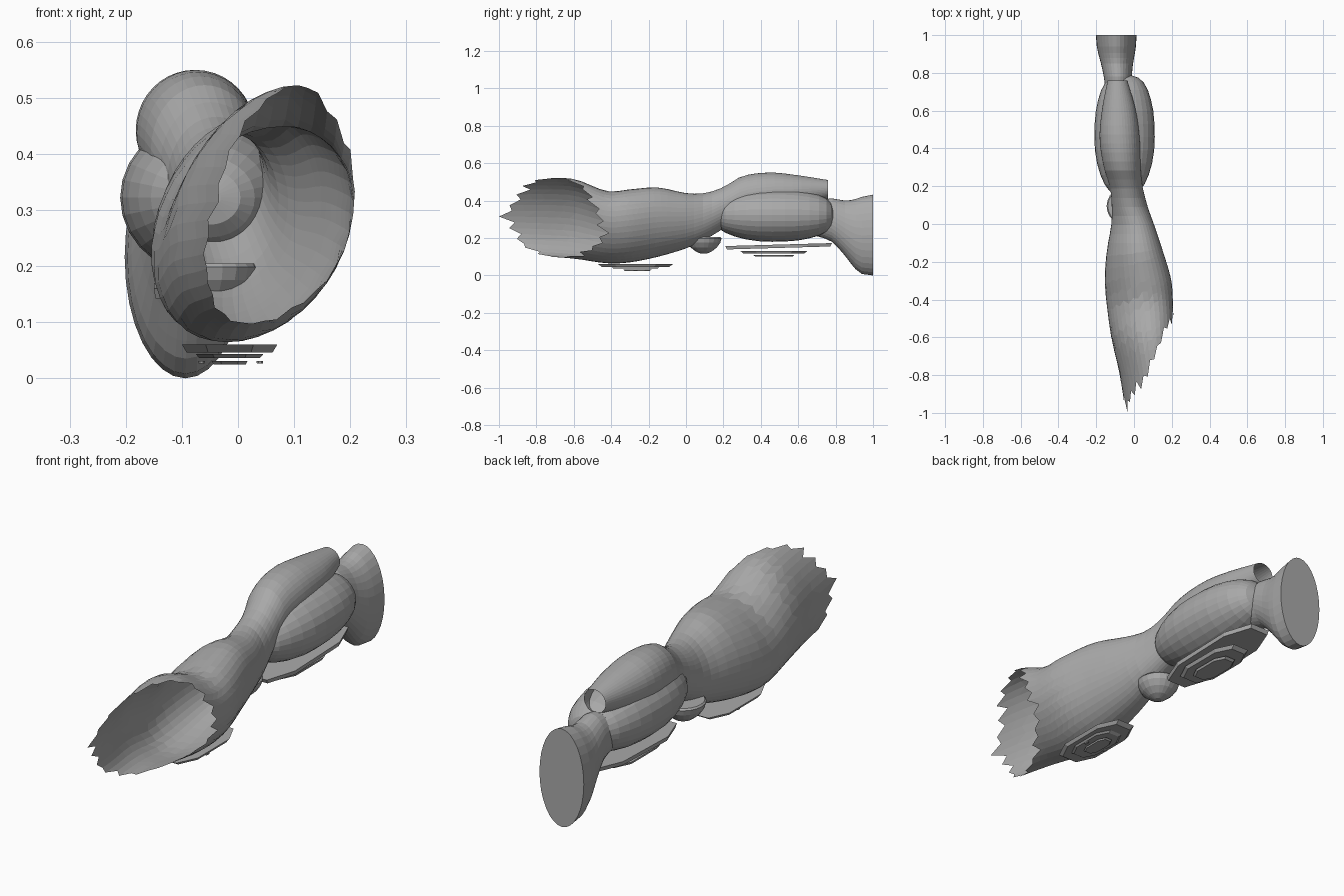
import bpy, bmesh, math, random

if "Cube" in bpy.data.objects:
    bpy.data.objects.remove(bpy.data.objects["Cube"])

random.seed(4)
grey = bpy.data.materials.new("plain grey")
grey.diffuse_color = (0.40, 0.40, 0.40, 1)
grey.use_nodes = True
grey.node_tree.nodes["Principled BSDF"].inputs["Base Color"].default_value = grey.diffuse_color


def finish(name, bm):
    bmesh.ops.recalc_face_normals(bm, faces=bm.faces)
    me = bpy.data.meshes.new(name)
    bm.to_mesh(me)
    bm.free()
    me.materials.append(grey)
    ob = bpy.data.objects.new(name, me)
    bpy.context.collection.objects.link(ob)
    return ob


def sample(table, y):
    """Smooth interpolation of a table whose rows begin with y."""
    y = min(max(y, table[0][0]), table[-1][0])
    i = 0
    while i < len(table) - 2 and y > table[i + 1][0]:
        i += 1
    a, b = table[i], table[i + 1]
    p, n = table[max(i - 1, 0)], table[min(i + 2, len(table) - 1)]
    h = b[0] - a[0]
    t = (y - a[0]) / h
    out = []
    for k in range(1, len(a)):
        ma = (b[k] - p[k]) / (b[0] - p[0]) * h
        mb = (n[k] - a[k]) / (n[0] - a[0]) * h
        out.append((2*t**3 - 3*t**2 + 1) * a[k] + (t**3 - 2*t**2 + t) * ma
                   + (3*t**2 - 2*t**3) * b[k] + (t**3 - t**2) * mb)
    return out


def section_point(table, y, a):
    """Point on an elliptical section: left, right, bottom, top, lean."""
    xl, xr, zb, zt, lean = sample(table, y)
    rx = math.sqrt(max(((xr - xl) / 2)**2 - lean**2, 1e-6))
    x = (xl + xr) / 2 + rx * math.cos(a) + lean * math.sin(a)
    return (x, y, (zb + zt) / 2 + (zt - zb) / 2 * math.sin(a))


def skin(name, rows, cap_start=False, cap_end=False):
    bm = bmesh.new()
    vs = [[bm.verts.new(p) for p in row] for row in rows]
    n = len(vs[0])
    for r, s in zip(vs, vs[1:]):
        for i in range(n):
            bm.faces.new((r[i], r[(i + 1) % n], s[(i + 1) % n], s[i]))
    if cap_start:
        bm.faces.new(vs[0])
    if cap_end:
        bm.faces.new(vs[-1])
    return finish(name, bm)


# Thigh and shin shell: one tube, slanted ragged opening at the front
SHELL = [(-1.0, -.045, .19, .12, .51, .05), (-.8, -.075, .205, .105, .52, .05),
         (-.6, -.12, .21, .09, .515, .05), (-.42, -.145, .206, .065, .45, .05),
         (-.3, -.155, .198, .07, .46, .04), (-.15, -.145, .155, .10, .47, .03),
         (0, -.12, .105, .145, .44, .02), (.1, -.118, .07, .19, .44, 0),
         (.2, -.128, .045, .25, .472, 0), (.3, -.16, .035, .30, .53, 0),
         (.45, -.182, .03, .33, .55, 0), (.6, -.17, .01, .36, .535, 0),
         (.76, -.14, -.035, .41, .51, 0)]
N = 40
angles = [2 * math.pi * i / N for i in range(N)]
cuts = [-.69 + .25 * math.cos(a) + (.022 if i % 2 else -.022) + random.uniform(-.025, .015)
        for i, a in enumerate(angles)]
low = min(cuts)
cuts = [c if c > low else -1.0 for c in cuts]
rows = []
for k in range(12):
    t = k / 12
    rows.append([section_point(SHELL, c + (-.1 - c) * t, a) for c, a in zip(cuts, angles)])
for k in range(19):
    y = -.1 + .86 * k / 18
    rows.append([section_point(SHELL, y, a) for a in angles])
skin("thigh_and_shin_shell", rows)

# Calf: blunt-ended oval body
rows = []
for y, s in [(.148, .12), (.155, .34), (.175, .5), (.21, .66), (.26, .8), (.32, .91), (.39, .98),
             (.46, 1), (.53, .99), (.6, .95), (.66, .87), (.71, .77), (.75, .63),
             (.775, .45), (.788, .2)]:
    rows.append([(-.05 + .16 * s * math.cos(2 * math.pi * i / 28), y,
                  .322 + .142 * s * math.sin(2 * math.pi * i / 28)) for i in range(28)])
skin("calf", rows, True, True)

# Ankle: flares to a flat oval end
ANKLE = [(.70, -.15, -.02, .21, .40, 0), (.78, -.16, -.012, .18, .412, 0),
         (.85, -.175, -.005, .105, .40, 0), (.905, -.19, .005, .035, .408, 0),
         (.94, -.197, .01, .008, .42, 0), (1.0, -.202, .014, 0, .432, 0)]
skin("ankle", [[section_point(ANKLE, y, 2 * math.pi * i / 32) for i in range(32)]
               for y in (.70, .74, .78, .815, .85, .88, .905, .94, 1.0)], True, True)

# Knee guard: shallow bowl with flat top
rows = []
for z, s in [(.205, .93), (.198, 1), (.175, .93), (.15, .74), (.128, .45), (.116, .16)]:
    rows.append([(-.055 + .09 * s * math.cos(2 * math.pi * i / 20),
                  .095 + .095 * s * math.sin(2 * math.pi * i / 20), z) for i in range(20)])
skin("knee_guard", rows, True, True)


def plate(name, cx, cy, w, l, z0, z1, taper=.9, rise=0):
    """Slab with cut corners, narrower underneath."""
    shape = [(-1, -.55), (-.5, -1), (.5, -1), (1, -.55), (1, .55), (.5, 1), (-.5, 1), (-1, .55)]
    skin(name, [[(cx + w * s * x, cy + l * s * y, z + rise * y) for x, y in shape]
                for z, s in ((z1, 1), (z0, taper))], True, True)


# Stacked plates under the thigh
plate("thigh_plate", -.015, -.27, .085, .20, .046, .060)
plate("thigh_plate_middle", -.015, -.27, .06, .13, .036, .043)
plate("thigh_plate_inner", -.015, -.26, .032, .075, .025, .031)
for side in (-1, 1):
    plate("thigh_stud", -.013 + side * .052, -.27, .006, .012, .026, .031)

# Stacked plates under the calf
plate("calf_plate", -.055, .495, .095, .285, .147, .165, .97, .008)
plate("calf_plate_middle", -.055, .47, .078, .18, .117, .131)
plate("calf_plate_inner", -.055, .47, .05, .11, .100, .109)
